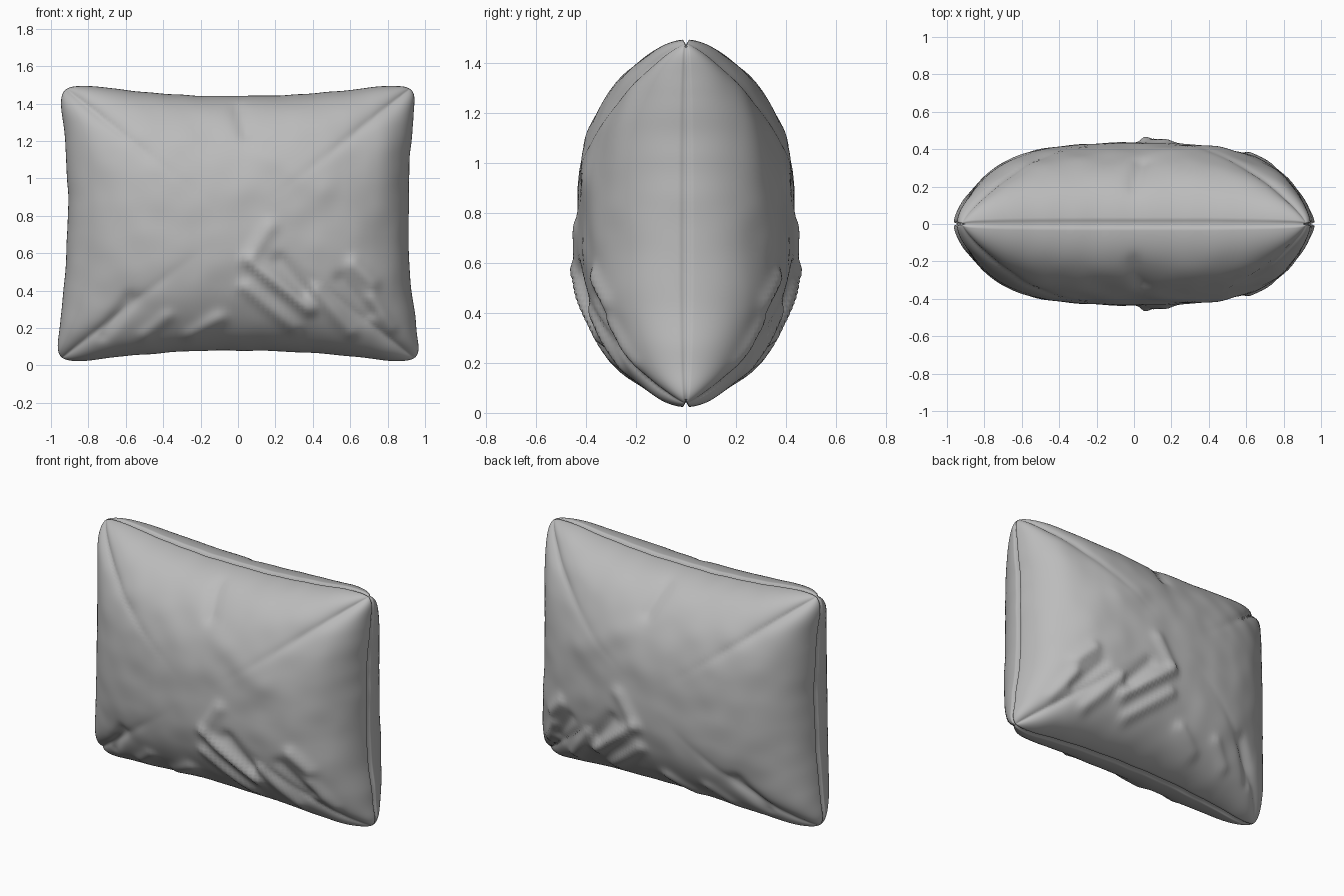
import bpy, bmesh, math
from mathutils import Vector, noise

if "Cube" in bpy.data.objects:
    bpy.data.objects.remove(bpy.data.objects["Cube"])

NX, NZ = 110, 90

# Creases and ridges in the cloth: x1, z1, x2, z2, width, height
FOLDS = [
    (0.06, 0.56, 0.38, 0.30, 0.035, 0.035),
    (0.04, 0.42, 0.30, 0.20, 0.035, 0.025),
    (0.17, 0.74, 0.08, 0.60, 0.040, 0.020),
    (0.22, 0.56, 0.36, 0.40, 0.040, -0.025),
    (0.42, 0.40, 0.60, 0.18, 0.040, 0.025),
    (0.62, 0.54, 0.72, 0.44, 0.040, 0.025),
    (0.55, 0.46, 0.70, 0.28, 0.035, -0.020),
    (0.72, 0.36, 0.82, 0.20, 0.035, 0.020),
    (-0.25, 0.16, -0.10, 0.25, 0.040, 0.025),
    (-0.50, 0.16, -0.38, 0.26, 0.035, 0.018),
    (-0.72, 0.16, -0.58, 0.36, 0.035, -0.018),
    (0.00, 1.38, 0.04, 1.24, 0.035, -0.020),
    (0.12, 1.15, 0.45, 0.95, 0.070, 0.010),
]


def fold_height(x, z):
    total = 0
    p = Vector((x, z))
    for x1, z1, x2, z2, w, h in FOLDS:
        a, b = Vector((x1, z1)), Vector((x2, z2))
        t = max(0, min(1, (p - a).dot(b - a) / (b - a).length_squared))
        d = (p - a.lerp(b, t)).length
        total += h * math.exp(-(d / w) ** 2)
    return total


def cushion_point(s, t):
    # Denser rows toward the rim
    u, v = math.sin(s * math.pi / 2), math.sin(t * math.pi / 2)
    au, av = abs(u), abs(v)
    edge = max(au, av)
    # Puffed thickness, with a small rounded rim at the corners
    rim = math.sqrt(max(0, 1 - edge ** 20))
    puff = (max(0, 1 - au ** 3) * max(0, 1 - av ** 2.3)) ** 0.5
    y = 0.405 * puff + 0.03 * rim
    # Rounded corners and pinched-in sides
    k = edge / (au ** 13 + av ** 13) ** (1 / 13) if edge > 0 else 1
    u, v = u * k, v * k
    x = u * (0.912 + 0.08 * abs(v) ** 2.5 - 0.012 * v)
    z = 0.76 + v * (0.68 + 0.088 * u * u)
    # Soft cloth unevenness
    q = Vector((x * 2.6, z * 2.6, 0.4))
    soft = noise.noise(q) * 0.012 + noise.noise(q * 2.7) * 0.006
    y += (soft + fold_height(x, z)) * min(1, puff * 2)
    r = noise.noise(Vector((x * 7, z * 7, 3.1))) * 0.008 * edge ** 8
    x, z = x * (1 + r), 0.76 + (z - 0.76) * (1 + r)
    # Seam groove tucked in around the rim
    if edge > 0.99999:
        return Vector((x * 0.978, 0, 0.76 + (z - 0.76) * 0.972))
    return Vector((x, -max(y, 0.004), z))


# Front half of the cushion
bm = bmesh.new()
rows = [[bm.verts.new(cushion_point(2 * i / NX - 1, 2 * j / NZ - 1))
         for i in range(NX + 1)] for j in range(NZ + 1)]
for j in range(NZ):
    for i in range(NX):
        bm.faces.new((rows[j][i], rows[j][i + 1], rows[j + 1][i + 1], rows[j + 1][i]))
for f in bm.faces:
    f.smooth = True
mesh = bpy.data.meshes.new("cushion")
bm.to_mesh(mesh)
bm.free()

cushion = bpy.data.objects.new("cushion", mesh)
bpy.context.collection.objects.link(cushion)

# Back half, joined along the seam
mirror = cushion.modifiers.new("back_half", 'MIRROR')
mirror.use_axis = (False, True, False)
mirror.merge_threshold = 0.0005

fabric = bpy.data.materials.new("grey fabric")
fabric.diffuse_color = (0.5, 0.5, 0.5, 1)
fabric.use_nodes = True
fabric.node_tree.nodes["Principled BSDF"].inputs["Base Color"].default_value = fabric.diffuse_color
mesh.materials.append(fabric)
